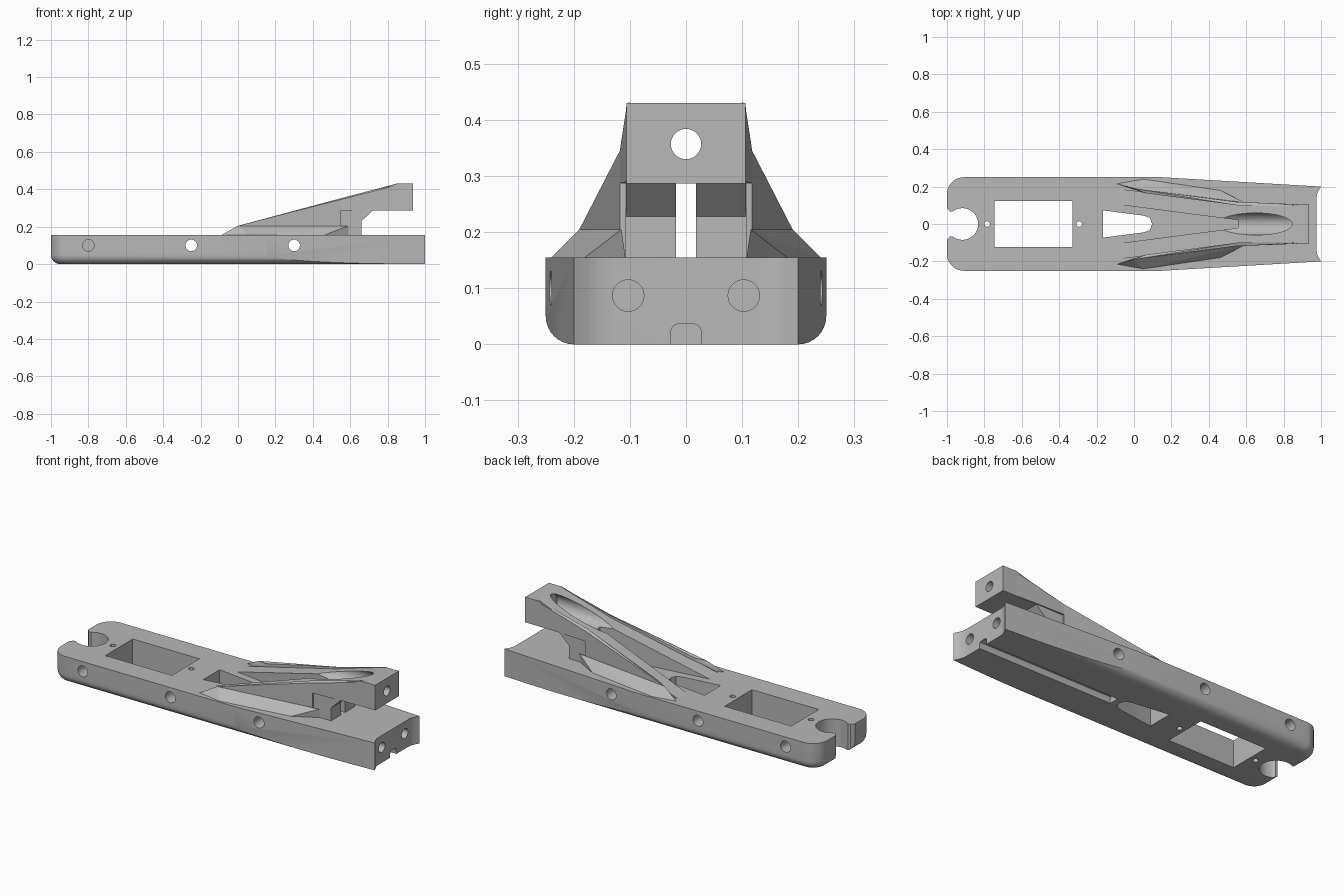
import bpy, bmesh, math
from mathutils import Vector

old = bpy.data.objects.get("Cube")
if old:
    bpy.data.objects.remove(old, do_unlink=True)

grey = bpy.data.materials.new("plain grey")
grey.use_nodes = True
COLOUR = (0.48, 0.48, 0.48, 1)
grey.diffuse_color = COLOUR
grey.node_tree.nodes["Principled BSDF"].inputs["Base Color"].default_value = COLOUR


def make(name, bm):
    bmesh.ops.recalc_face_normals(bm, faces=bm.faces)
    mesh = bpy.data.meshes.new(name)
    bm.to_mesh(mesh)
    bm.free()
    mesh.materials.append(grey)
    ob = bpy.data.objects.new(name, mesh)
    bpy.context.collection.objects.link(ob)
    return ob


def prism(name, points, axis, lo, hi):
    """Extrude a 2D outline along x, y or z."""
    place = {"x": lambda a, b, c: (c, a, b),
             "y": lambda a, b, c: (a, c, b),
             "z": lambda a, b, c: (a, b, c)}[axis]
    bm = bmesh.new()
    face = bm.faces.new([bm.verts.new(place(a, b, lo)) for a, b in points])
    ext = bmesh.ops.extrude_face_region(bm, geom=[face])
    move = Vector(place(0, 0, hi - lo))
    verts = [v for v in ext["geom"] if isinstance(v, bmesh.types.BMVert)]
    bmesh.ops.translate(bm, verts=verts, vec=move)
    return make(name, bm)


def rod(a, b, r, axis, lo, hi, n=32):
    ring = [(a + r * math.cos(2 * math.pi * i / n), b + r * math.sin(2 * math.pi * i / n))
            for i in range(n)]
    return prism("cutter", ring, axis, lo, hi)


def both(points):
    """Mirror a half outline across y = 0."""
    return points + [(x, -y) for x, y in reversed(points) if y]


def hull(name, points):
    bm = bmesh.new()
    for p in points:
        bm.verts.new(p)
    res = bmesh.ops.convex_hull(bm, input=bm.verts)
    loose = [v for v in bm.verts if not v.link_faces]
    bmesh.ops.delete(bm, geom=loose, context="VERTS")
    bmesh.ops.dissolve_limit(bm, angle_limit=0.01, verts=bm.verts, edges=bm.edges)
    return make(name, bm)


def boolean(ob, cutter, op="DIFFERENCE"):
    cutter.hide_render = True
    mod = ob.modifiers.new("cut", "BOOLEAN")
    mod.object, mod.operation, mod.solver = cutter, op, "EXACT"
    bpy.context.view_layer.objects.active = ob
    bpy.ops.object.modifier_apply(modifier=mod.name)
    bpy.data.objects.remove(cutter, do_unlink=True)


# Base slab: rounded nose corners and rounded lower edges
H = 0.155
bm = bmesh.new()
bmesh.ops.create_cube(bm, size=1)
for v in bm.verts:
    v.co = (1.1 if v.co.x > 0 else -1, 0.5 * v.co.y, H if v.co.z > 0 else 0)
nose = [e for e in bm.edges if all(v.co.x < 0 for v in e.verts)
        and abs(e.verts[0].co.z - e.verts[1].co.z) > 0.1]
bmesh.ops.bevel(bm, geom=nose, offset=0.09, segments=10, profile=0.5, affect="EDGES")
low = [e for e in bm.edges if all(v.co.z < 0.01 for v in e.verts)
       and not all(v.co.x > 1 for v in e.verts)]
bmesh.ops.bevel(bm, geom=low, offset=0.05, segments=8, profile=0.5, affect="EDGES")
base = make("base_slab", bm)

# Tapered tail with a shallow cove at the end
taper = both([(-1.2, 0.3), (-0.7, 0.3), (1, 0.2), (0.985, 0.175), (0.977, 0.155), (0.975, 0.13)])
boolean(base, prism("cutter", taper, "z", -0.1, 0.4), "INTERSECT")

# Nose notch with a narrower mouth
boolean(base, rod(-0.918, 0, 0.085, "z", -0.1, 0.4))
mouth = both([(-1.1, 0.085), (-1, 0.085), (-0.985, 0.068), (-0.96, 0.066), (-0.9, 0.05)])
boolean(base, prism("cutter", mouth, "z", -0.1, 0.4))

# Openings through the deck
boolean(base, prism("cutter", both([(-0.747, 0.123), (-0.328, 0.123)]), "z", -0.1, 0.4))
boolean(base, prism("cutter", both([(-0.167, 0.073), (0.05, 0.045), (0.085, 0.033), (0.097, 0)]),
                    "z", -0.1, 0.4))
for x in (-0.785, -0.293):
    boolean(base, rod(x, 0, 0.015, "z", -0.1, 0.4, 20))

# Side holes: two run through, the nose pair is blind
for x in (-0.25, 0.3):
    boolean(base, rod(x, 0.1, 0.031, "y", -0.4, 0.4))
for lo, hi in ((-0.4, -0.17), (0.17, 0.4)):
    boolean(base, rod(-0.8, 0.1, 0.031, "y", lo, hi))

# Tail holes and the groove underneath
for y in (-0.103, 0.103):
    boolean(base, rod(y, 0.087, 0.028, "x", 0.8, 1.2))
groove = [(-0.028, -0.1), (0.028, -0.1), (0.028, 0.022), (0.023, 0.033), (0.013, 0.037),
          (-0.013, 0.037), (-0.023, 0.033), (-0.028, 0.022)]
boolean(base, prism("cutter", groove, "x", 0.13, 1.2))

# Raised ramp with overhanging head
side = [(-0.13, 0.14), (0.85, 0.43), (0.935, 0.43), (0.935, 0.287),
        (0.72, 0.287), (0.66, 0.228), (0.66, 0.14)]
ramp = prism("ramp", side, "y", -0.3, 0.3)
plan = both([(-0.2, 0.2), (0, 0.178), (0.55, 0.108), (1.1, 0.105)])
boolean(ramp, prism("cutter", plan, "z", 0, 0.6), "INTERSECT")

# Wedge valley, rear slot, rounded trough and bore in the ramp
boolean(ramp, prism("cutter", both([(-0.25, 0.125), (0.555, 0.021)]), "z", 0.1, 0.6))
boolean(ramp, prism("cutter", both([(0.5, 0.018), (1.1, 0.018)]), "z", 0.1, 0.287))
boolean(ramp, rod(0, 0.37, 0.059, "x", -0.1, 0.85, 48))
boolean(ramp, rod(0, 0.357, 0.027, "x", 0.7, 1.2))

# Side rails and skirts, one of each per side
for label, s in (("left", 1), ("right", -1)):
    lower = [(0, 0.19, 0.205), (0.06, 0.165, 0.215), (0.55, 0.118, 0.345), (0.55, 0.1, 0.352),
             (0, 0.19, 0.15), (0.06, 0.165, 0.15), (0.55, 0.118, 0.15), (0.55, 0.1, 0.15)]
    upper = [(0.55, 0.118, 0.345), (0.55, 0.1, 0.352), (0.88, 0.105, 0.43), (0.85, 0.1, 0.431),
             (0.55, 0.118, 0.287), (0.55, 0.1, 0.287), (0.9, 0.105, 0.29), (0.85, 0.1, 0.29)]
    skirt = [(-0.09, 0.215, H), (0.05, 0.24, H), (0.46, 0.18, H), (0, 0.19, 0.205),
             (0.59, 0.115, 0.205), (0.59, 0.108, H), (0.06, 0.165, 0.205), (0.06, 0.165, H)]
    for part, pts in (("rail_lower", lower), ("rail_upper", upper), ("skirt", skirt)):
        hull(label + "_" + part, [(x, s * y, z) for x, y, z in pts])

# Smooth the curved walls, keep the edges crisp
for ob in (base, ramp):
    bpy.ops.object.select_all(action="DESELECT")
    ob.select_set(True)
    bpy.context.view_layer.objects.active = ob
    bpy.ops.object.shade_smooth_by_angle(angle=math.radians(25))
